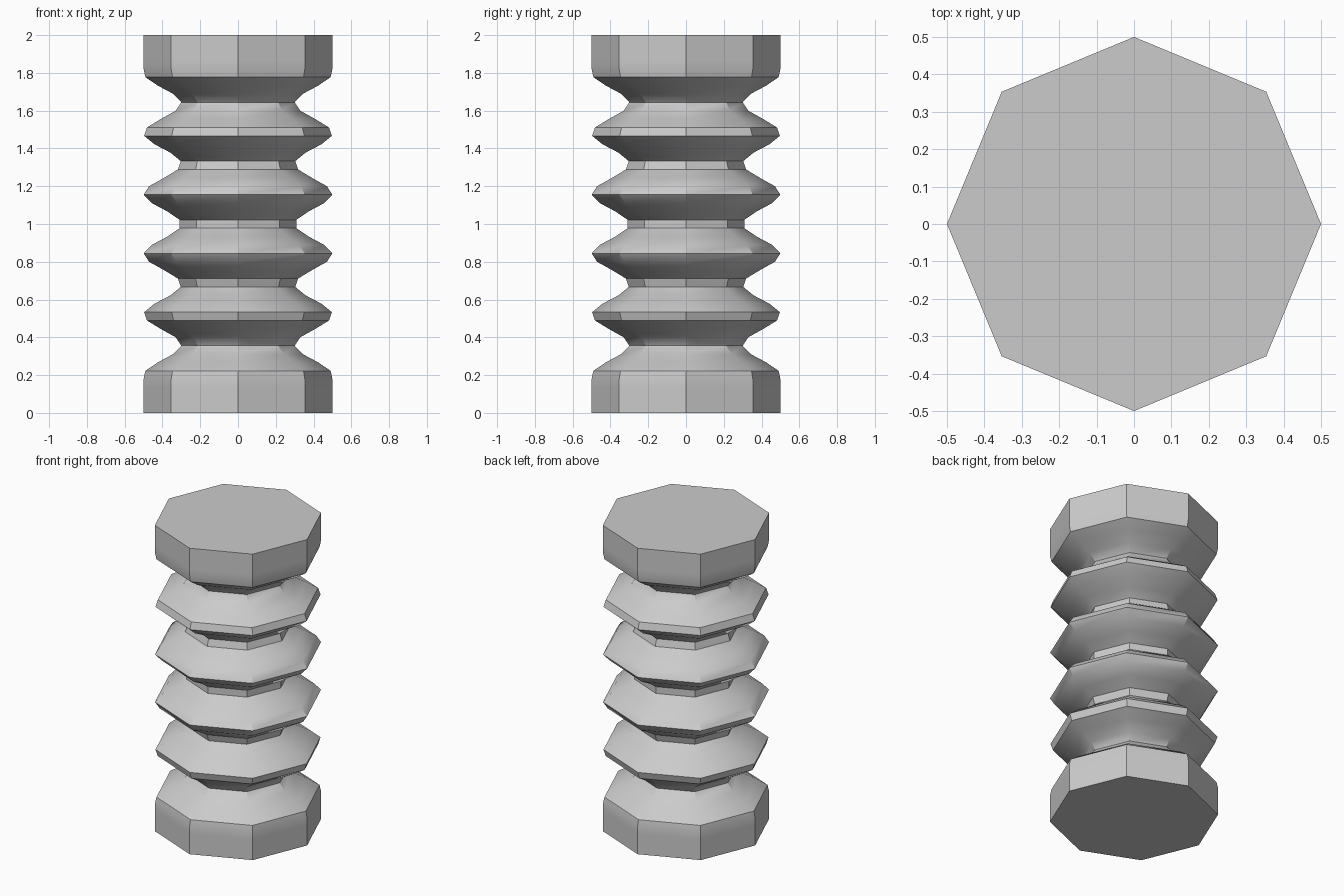
import bpy, bmesh, math

if "Cube" in bpy.data.objects:
    bpy.data.objects.remove(bpy.data.objects["Cube"])

SIDES, ROWS, HEIGHT = 8, 45, 2.0

grey = bpy.data.materials.new("light grey")
grey.diffuse_color = (0.6, 0.6, 0.6, 1)
grey.use_nodes = True
grey.node_tree.nodes["Principled BSDF"].inputs["Base Color"].default_value = grey.diffuse_color


def radius(z):
    # straight end collars, five cosine grooves between them
    if z <= 0.2 or z >= 1.8:
        return 0.5
    return 0.4 + 0.1 * math.cos(2 * math.pi * (z - 0.2) / 0.32)


# Ribbed column: stacked octagon rings
bm = bmesh.new()
rings = []
for i in range(ROWS + 1):
    z = HEIGHT * i / ROWS
    r = radius(z)
    rings.append([bm.verts.new((r * math.cos(math.tau * k / SIDES),
                                r * math.sin(math.tau * k / SIDES), z))
                  for k in range(SIDES)])
for a, b in zip(rings, rings[1:]):
    for k in range(SIDES):
        n = (k + 1) % SIDES
        bm.faces.new((a[k], a[n], b[n], b[k]))

# End caps
bm.faces.new(rings[0][::-1])
bm.faces.new(rings[-1])

mesh = bpy.data.meshes.new("ribbed_column")
bm.to_mesh(mesh)
bm.free()
mesh.materials.append(grey)
column = bpy.data.objects.new("ribbed_column", mesh)
bpy.context.collection.objects.link(column)

# Smooth along the grooves, keep the corners sharp
bpy.context.view_layer.objects.active = column
column.select_set(True)
bpy.ops.object.shade_smooth_by_angle(angle=math.radians(30))
